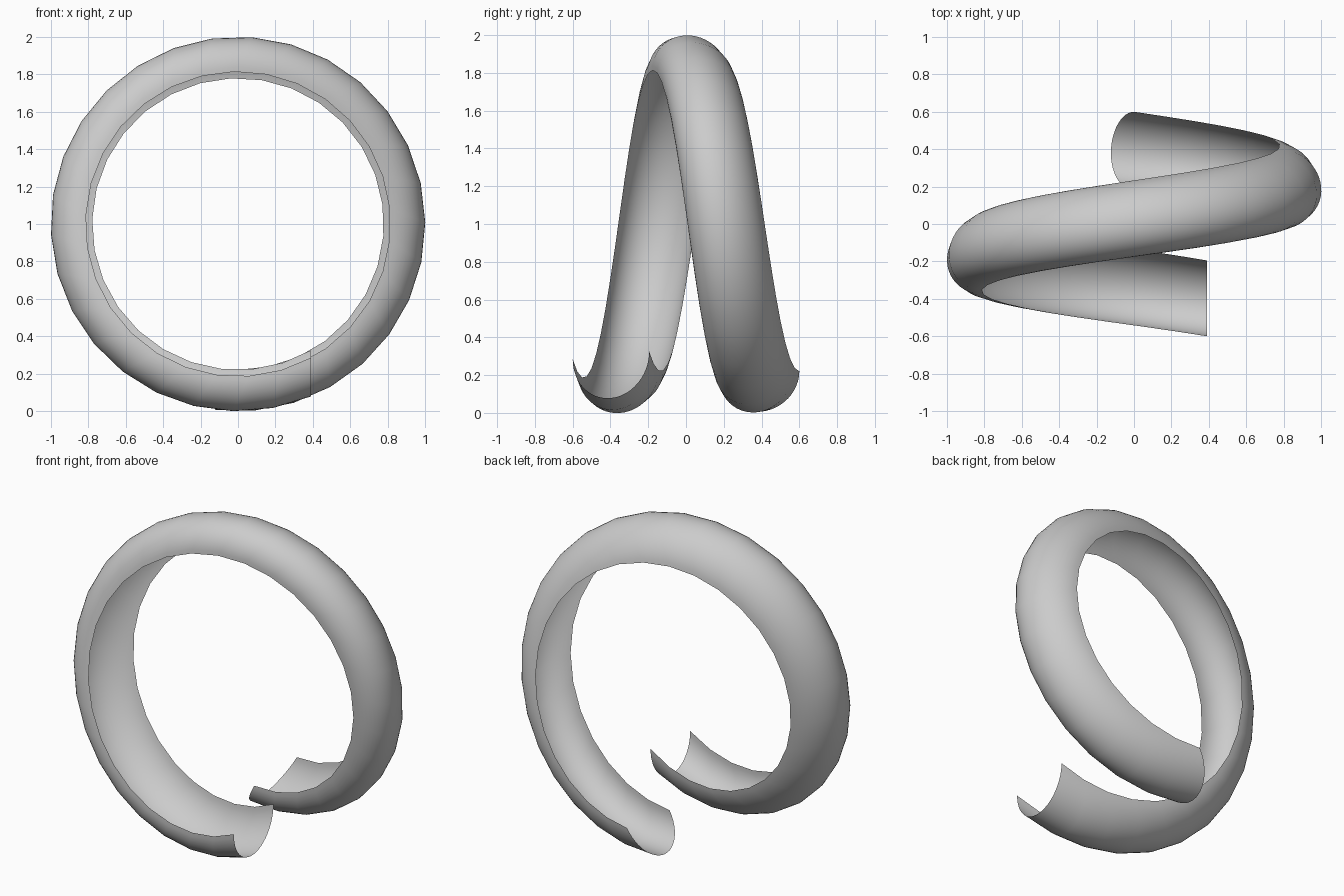
import bpy, bmesh
from math import pi, radians, sin, cos
from mathutils import Matrix, Vector

if "Cube" in bpy.data.objects:
    bpy.data.objects.remove(bpy.data.objects["Cube"])

# Helical open trough: a tilted half-ellipse swept around the y axis through z = 1
TURN, STEPS, ARC = radians(390), 32, 24
TRAVEL = 0.795
CENTRE = Vector((0, 0, 1))

# Cross-section in the vertical plane x = 0.39 (front end of the coil)
profile = []
for i in range(ARC + 1):
    t = pi * i / ARC
    profile.append(Vector((0.39,
                           -0.3975 - 0.2025 * cos(t),
                           0.305 - 0.02 * cos(t) - 0.2265 * sin(t))))

# Sweep it along the helix
bm = bmesh.new()
rings = []
for k in range(STEPS + 1):
    f = k / STEPS
    rot = Matrix.Rotation(TURN * f, 3, 'Y')
    shift = Vector((0, TRAVEL * f, 0))
    rings.append([bm.verts.new(rot @ (p - CENTRE) + CENTRE + shift) for p in profile])
for a, b in zip(rings, rings[1:]):
    for i in range(ARC):
        bm.faces.new((a[i], b[i], b[i + 1], a[i + 1]))

# Outer side faces away from the coil axis
bm.normal_update()
out = sum((f.normal.dot((f.calc_center_median() - CENTRE) * Vector((1, 0, 1))) for f in bm.faces))
if out < 0:
    bmesh.ops.reverse_faces(bm, faces=bm.faces[:])
for f in bm.faces:
    f.smooth = True

mesh = bpy.data.meshes.new("spiral_trough")
bm.to_mesh(mesh)
bm.free()
trough = bpy.data.objects.new("spiral_trough", mesh)
bpy.context.collection.objects.link(trough)
